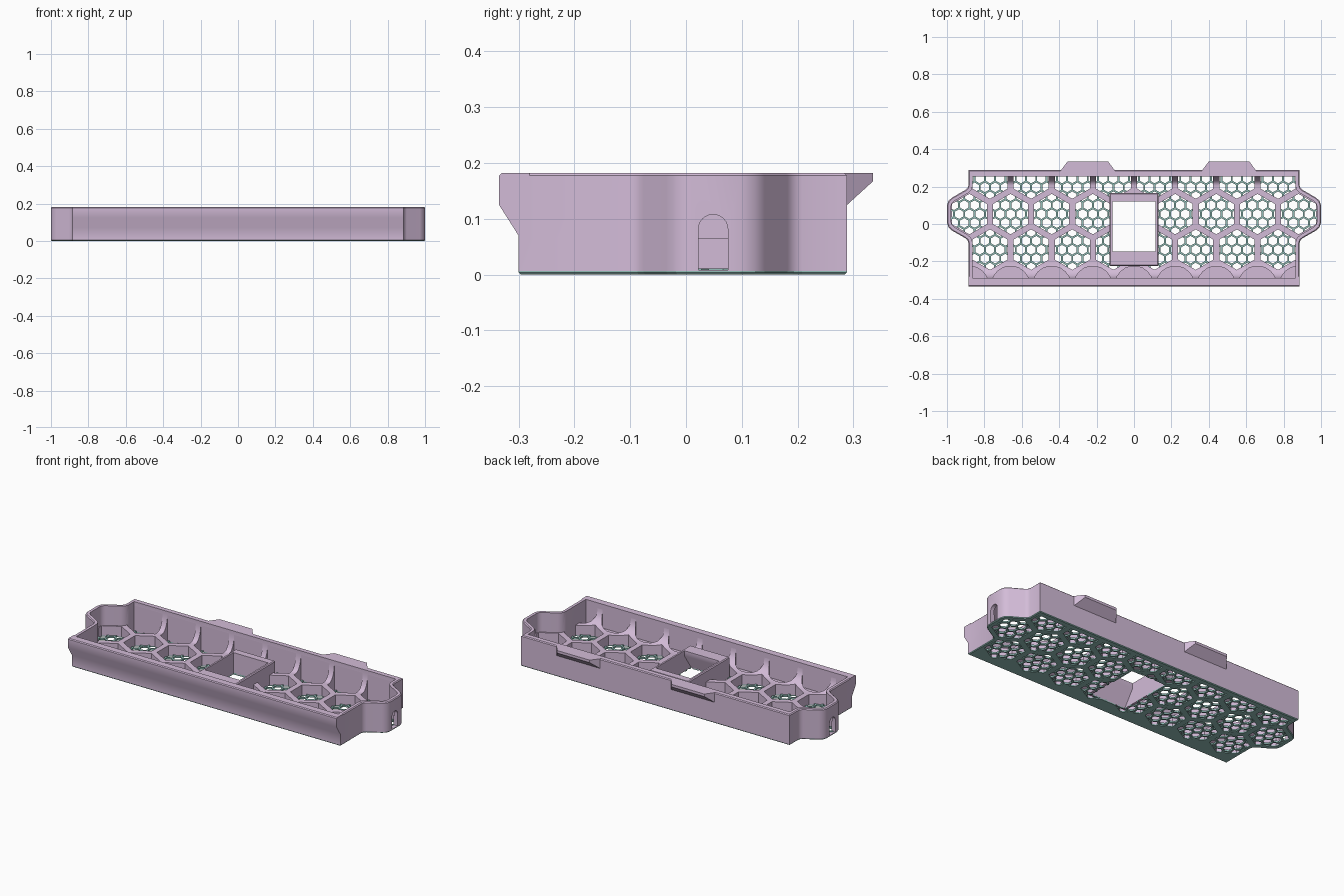
import bpy, bmesh, math
from mathutils import Vector

if "Cube" in bpy.data.objects:
    bpy.data.objects.remove(bpy.data.objects["Cube"])


def material(name, rgb):
    m = bpy.data.materials.new(name)
    m.use_nodes = True
    m.diffuse_color = (*rgb, 1)
    m.node_tree.nodes["Principled BSDF"].inputs["Base Color"].default_value = (*rgb, 1)
    return m


MAUVE = material("mauve plastic", (0.65, 0.50, 0.685))
TEAL = material("teal mesh", (0.29, 0.52, 0.48))

TOP, RIB_TOP, FLOOR = 0.182, 0.065, 0.006
PITCH, ROW, HEX_R, ROW_Y = 0.22, 0.19, 0.108, 0.053


def finish(bm, name, mat):
    bmesh.ops.recalc_face_normals(bm, faces=bm.faces)
    me = bpy.data.meshes.new(name)
    bm.to_mesh(me)
    bm.free()
    me.materials.append(mat)
    ob = bpy.data.objects.new(name, me)
    bpy.context.collection.objects.link(ob)
    return ob


def loft(bm, loops):
    """Closed solid through matching loops of points."""
    rings = [[bm.verts.new(p) for p in loop] for loop in loops]
    n = len(rings[0])
    for a, b in zip(rings, rings[1:]):
        for i in range(n):
            bm.faces.new((a[i], a[(i + 1) % n], b[(i + 1) % n], b[i]))
    bm.faces.new(rings[0][::-1])
    bm.faces.new(rings[-1])


def solid(name, levels, mat=MAUVE):
    """Stack of (outline, z) levels."""
    bm = bmesh.new()
    loft(bm, [[(x, y, z) for x, y in pts] for pts, z in levels])
    return finish(bm, name, mat)


def along_x(name, profile, x0, x1):
    """Profile of (y, z) pulled along x."""
    bm = bmesh.new()
    loft(bm, [[(x, y, z) for y, z in profile] for x in (x0, x1)])
    return finish(bm, name, MAUVE)


def boolean(ob, other, op="DIFFERENCE", keep=False):
    mod = ob.modifiers.new("cut", "BOOLEAN")
    mod.operation, mod.solver, mod.object = op, "EXACT", other
    bpy.context.view_layer.objects.active = ob
    bpy.ops.object.modifier_apply(modifier=mod.name)
    if not keep:
        bpy.data.objects.remove(other)


def inset(pts, d):
    """Mitred inward offset of a counter-clockwise outline."""
    out = []
    for i, p in enumerate(pts):
        p, a, b = Vector(p), Vector(pts[i - 1]), Vector(pts[(i + 1) % len(pts)])
        u, v = (p - a).normalized(), (b - p).normalized()
        n1, n2 = Vector((-u.y, u.x)), Vector((-v.y, v.x))
        out.append(tuple(p + (n1 + n2) * d / (1 + n1.dot(n2))))
    return out


def outline(xe, y0, y1, reach):
    """Tray plan with a rounded hexagonal bump at each end."""
    mid = 0.053
    half = [(xe, 0.155), (xe + 0.005, 0.140), (xe + 0.017, 0.129), (reach - 0.027, 0.088),
            (reach - 0.008, 0.071), (reach, 0.045)]
    right = ([(xe, y0)] + [(x, mid - y) for x, y in half]
             + [(x, mid + y) for x, y in reversed(half)] + [(xe, y1)])
    return right + [(-x, y) for x, y in reversed(right)]


def rect(x, y0, y1):
    return [(-x, y0), (x, y0), (x, y1), (-x, y1)]


def polygon(cx, cy, r, sides=6):
    return [(cx + r * math.cos((k + 0.5) * math.tau / sides),
             cy + r * math.sin((k + 0.5) * math.tau / sides)) for k in range(sides)]


OUTER = outline(0.885, -0.30, 0.288, 1.0)
INNER = inset(outline(0.885, -0.312, 0.277, 1.0), 0.022)


def pocket_cutter(rows, z0, radius, sides):
    bm = bmesh.new()
    for r in rows:
        for c in range(-5, 6):
            cx = (c + 0.5 * (r % 2)) * PITCH
            if abs(cx) < 0.9:
                pts = polygon(cx, ROW_Y + r * ROW, radius, sides)
                loft(bm, [[(x, y, z) for x, y in pts] for z in (z0, 0.16)])
    ob = finish(bm, "pocket_cutter", MAUVE)
    boolean(ob, solid("limit", [(INNER, -0.2), (INNER, 0.3)]), "INTERSECT")
    return ob


def window_cutter():
    # opening with a sloping front side
    return along_x("window_cutter", [(-0.21, -0.1), (-0.21, 0.01), (-0.148, 0.10),
                                     (-0.148, 0.3), (0.12, 0.3), (0.12, -0.1)], -0.115, 0.115)


def fillet(name, y, ry, rz):
    """Hollow curved strip between rib tops and a long wall."""
    arc = [(y + ry * (1 - math.sin(t)), RIB_TOP + rz * (1 - math.cos(t)))
           for t in (k * math.pi / 16 for k in range(9))]
    back = y - math.copysign(0.006, ry)
    return along_x(name, arc + [(back, arc[-1][1]), (back, 0.05), (arc[0][0], 0.05)],
                   -0.868, 0.868)


# tray body with chamfered rim
tray = solid("tray", [(OUTER, FLOOR), (OUTER, TOP - 0.005), (inset(OUTER, 0.005), TOP)])
lip = along_x("front_lip", [(-0.295, 0.062), (-0.335, 0.125), (-0.335, TOP - 0.005),
                            (-0.33, TOP), (-0.28, TOP), (-0.28, 0.062)], -0.885, 0.885)
boolean(tray, lip, "UNION")
boolean(tray, solid("cavity", [(INNER, RIB_TOP), (INNER, 0.3)]))
boolean(tray, fillet("front_fillet", -0.29, 0.075, 0.085), "UNION")
boolean(tray, fillet("back_fillet", 0.255, -0.05, 0.10), "UNION")

# honeycomb pockets: open ones, then the shallow rounded front row
open_hexes = pocket_cutter((-1, 0, 1), -0.1, HEX_R, 6)
boolean(tray, open_hexes, keep=True)
boolean(tray, pocket_cutter((-2,), 0.04, 0.102, 20))

# raised window frame
frame_plan = rect(0.13, -0.225, 0.165)
boolean(tray, solid("window_frame", [(frame_plan, FLOOR), (frame_plan, 0.125),
                                     (inset(frame_plan, 0.005), 0.13)]), "UNION")
boolean(tray, window_cutter())

# arched slot through each end
arch = [(0.022, 0.008), (0.075, 0.008)] + [
    (0.0485 + 0.0265 * math.cos(k * math.pi / 12), 0.081 + 0.0265 * math.sin(k * math.pi / 12))
    for k in range(13)]
for x0, x1 in ((0.93, 1.1), (-1.1, -0.93)):
    boolean(tray, along_x("slot_cutter", arch, x0, x1))

# two wedge catches on the back wall, sloping up and out from it
for name, cx in (("right_catch", -0.247), ("left_catch", 0.508)):
    bm = bmesh.new()
    loft(bm, [[(cx - 0.149, 0.28, low), (cx + 0.149, 0.28, low),
               (cx + 0.108, 0.335, high), (cx - 0.108, 0.335, high)]
              for low, high in ((0.117, 0.167), (TOP, TOP))])
    finish(bm, name, MAUVE)

# teal base sheet
base = solid("base_sheet", [(inset(OUTER, 0.004), 0), (OUTER, 0.004), (OUTER, FLOOR)], TEAL)
boolean(base, open_hexes)
boolean(base, window_cutter())

# fine hexagonal grille filling the pockets
bm = bmesh.new()
step = PITCH / 4
for r in range(-7, 8):
    for c in range(-19, 20):
        cx, cy = (c + 0.5 * (r % 2)) * step, ROW_Y + r * step * math.sqrt(0.75)
        if cy < -0.27:
            continue
        big, small = (polygon(cx, cy, s / math.sqrt(3)) for s in (step, step - 0.010))
        ring_a = [bm.verts.new((x, y, 0.001)) for x, y in big]
        ring_b = [bm.verts.new((x, y, 0.001)) for x, y in small]
        for k in range(6):
            j = (k + 1) % 6
            bm.faces.new((ring_a[k], ring_a[j], ring_b[j], ring_b[k]))
bmesh.ops.remove_doubles(bm, verts=bm.verts, dist=0.0005)
ext = bmesh.ops.extrude_face_region(bm, geom=bm.faces[:], use_keep_orig=True)
bmesh.ops.translate(bm, vec=(0, 0, 0.010),
                    verts=[g for g in ext["geom"] if isinstance(g, bmesh.types.BMVert)])
grille = finish(bm, "grille", TEAL)
boolean(grille, solid("limit", [(inset(OUTER, 0.012), -0.1), (inset(OUTER, 0.012), 0.1)]),
        "INTERSECT")
boolean(grille, window_cutter())

# smooth the rounded walls, keep edges crisp
bpy.ops.object.select_all(action="DESELECT")
tray.select_set(True)
bpy.context.view_layer.objects.active = tray
bpy.ops.object.shade_smooth_by_angle(angle=math.radians(38))
